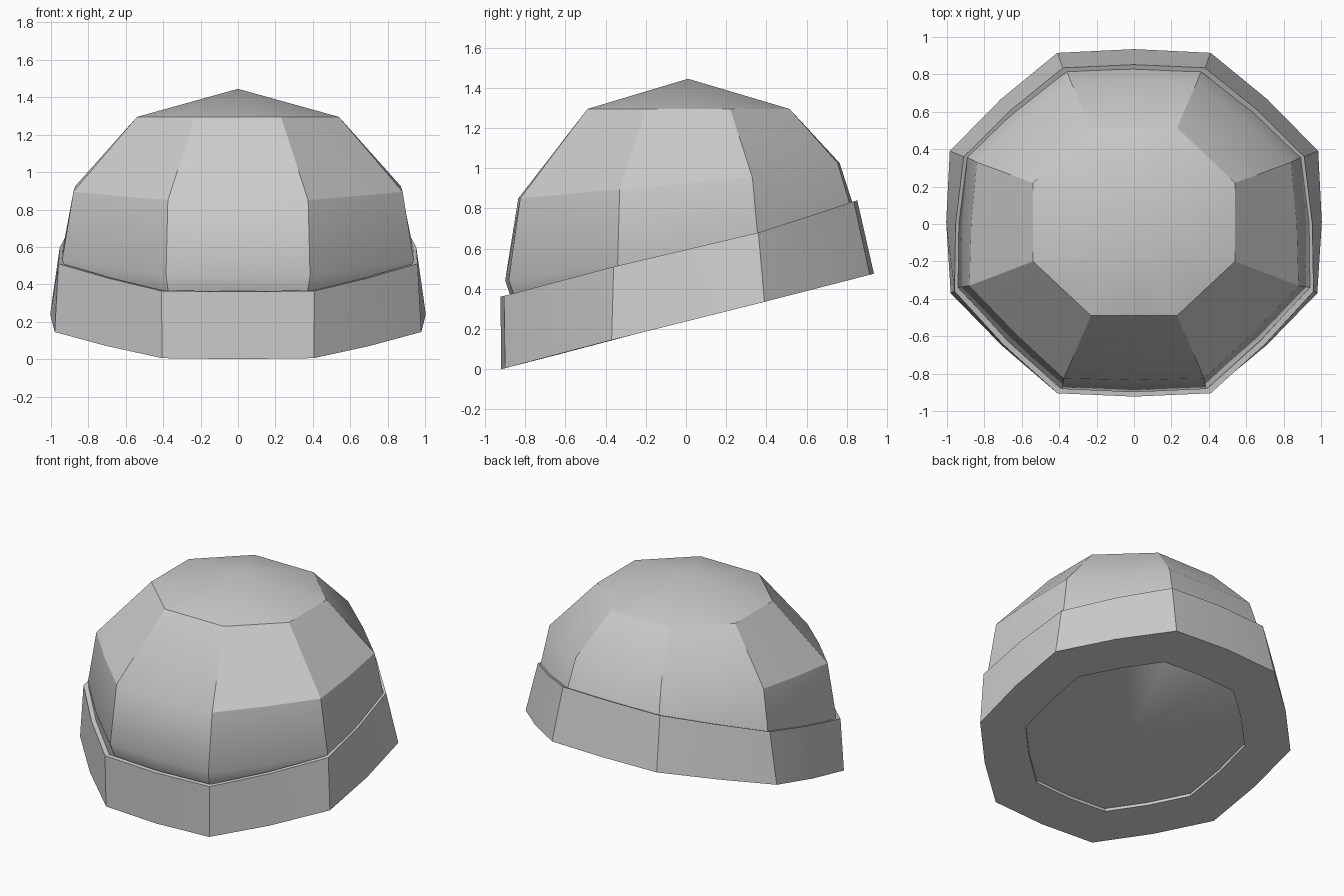
import bpy, bmesh
from mathutils import Vector

if "Cube" in bpy.data.objects:
    bpy.data.objects.remove(bpy.data.objects["Cube"])


def ring(right, bulge=1.0):
    """Mirror 4 corners (front to back) into an octagon, with bulged midpoints: 16 points."""
    c = [Vector(p) for p in right]
    c += [Vector((-p.x, p.y, p.z)) for p in reversed(c)]
    centre = sum(c, Vector()) / 8
    out = []
    for i, p in enumerate(c):
        mid = (p + c[(i + 1) % 8]) / 2
        out += [p, centre + (mid - centre) * bulge]
    return out


def scaled(points, s, dz=0.0):
    centre = sum(points, Vector()) / len(points)
    return [centre + (p - centre) * s + Vector((0, 0, dz)) for p in points]


def build(name, rings, closed=False, poles=None):
    """Bridge stacked rings; either close into a band or cap with two poles."""
    bm = bmesh.new()
    loops = [[bm.verts.new(p) for p in r] for r in rings]
    pairs = list(zip(loops, loops[1:]))
    if closed:
        pairs.append((loops[-1], loops[0]))
    for a, b in pairs:
        for i in range(16):
            j = (i + 1) % 16
            bm.faces.new((a[i], a[j], b[j], b[i]))
    if poles:
        for loop, pole in ((loops[0], poles[0]), (loops[-1], poles[1])):
            v = bm.verts.new(pole)
            for i in range(16):
                bm.faces.new((loop[i], loop[(i + 1) % 16], v))
    bmesh.ops.recalc_face_normals(bm, faces=bm.faces)
    me = bpy.data.meshes.new(name)
    bm.to_mesh(me)
    bm.free()
    ob = bpy.data.objects.new(name, me)
    bpy.context.collection.objects.link(ob)
    bpy.ops.object.select_all(action='DESELECT')
    ob.select_set(True)
    bpy.context.view_layer.objects.active = ob
    bpy.ops.object.shade_smooth_by_angle(angle=0.52)


# Tilted opening plane
bottom = ring([(.405, -.90, .03), (.98, -.37, .17), (.985, .39, .36), (.41, .915, .495)], 1.022)
low = min(p.z for p in bottom)
bottom = [p - Vector((0, 0, low)) for p in bottom]

# Folded brim: outer wall, thin top rim and broad underside
top = ring([(.41, -.905, .365), (.96, -.36, .51), (.91, .36, .68), (.38, .835, .835)], 1.02)
inner = scaled(bottom, .705)
build("brim", [bottom, top, scaled(top, .968, -.005), scaled(inner, 1, .03), inner], closed=True)

# Crown: tucked bottom, widest ring, shoulder ring, top ring and poles
widest = ring([(.385, -.882, .445), (.94, -.34, .53), (.90, .36, .63), (.37, .845, .72)], 1.02)
shoulder = ring([(.375, -.825, .85), (.88, -.33, .895), (.84, .33, .955), (.335, .755, 1.025)], 1.012)
upper = ring([(.23, -.49, 1.295), (.54, -.2, 1.295), (.54, .22, 1.295), (.23, .515, 1.295)])
build("crown", [scaled(bottom, .705, .02), scaled(widest, .95, -.14), widest, shoulder, upper],
      poles=[(0, -.05, .225), (0, .01, 1.445)])
